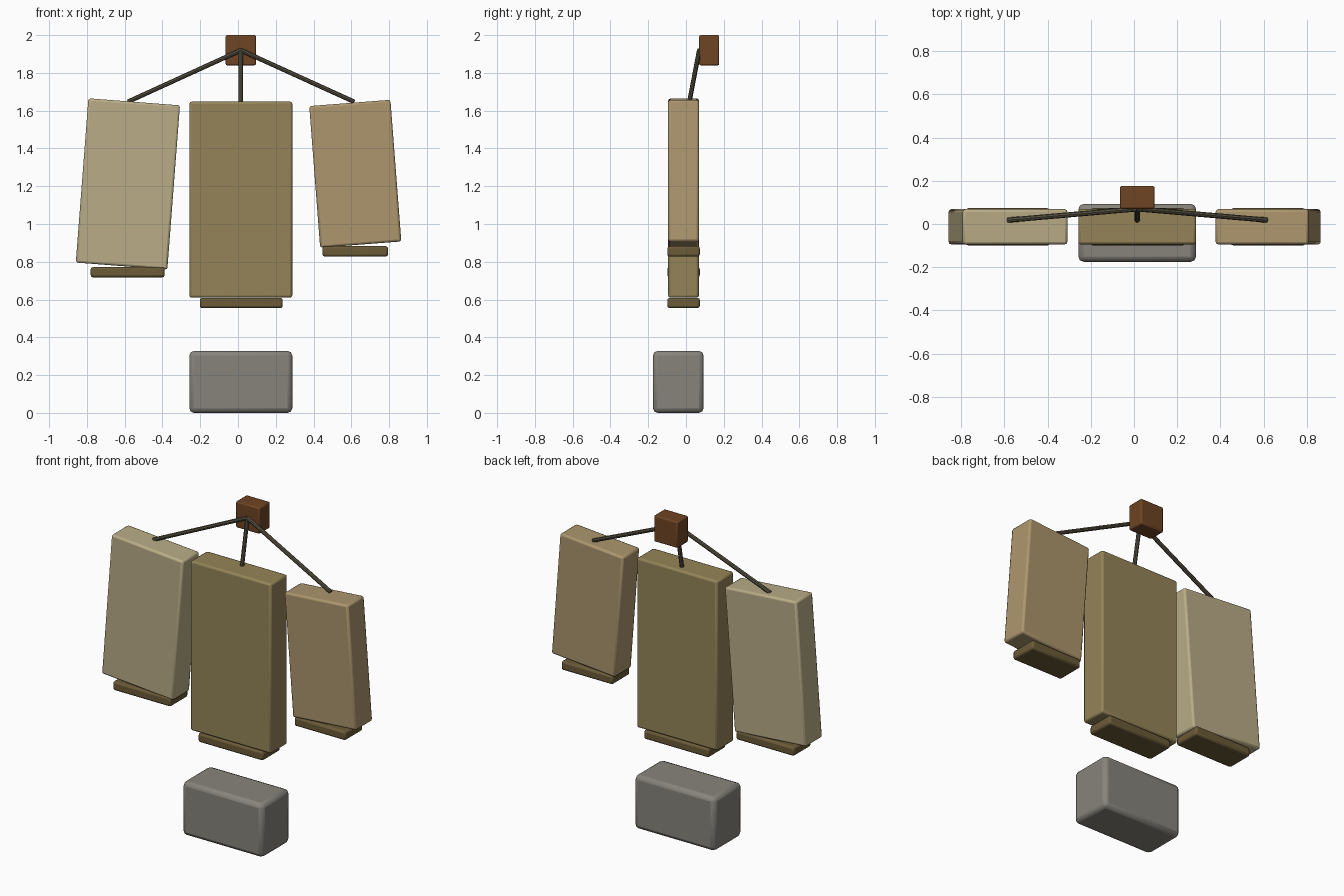
import bpy
from math import radians
from mathutils import Vector

if "Cube" in bpy.data.objects:
    bpy.data.objects.remove(bpy.data.objects["Cube"])


def material(name, r, g, b):
    m = bpy.data.materials.new(name)
    m.diffuse_color = [(c / 255) ** 2.2 for c in (r, g, b)] + [1]
    m.use_nodes = True
    m.node_tree.nodes["Principled BSDF"].inputs["Base Color"].default_value = m.diffuse_color
    return m


CREAM = material("cream_cloth", 184, 171, 134)
OLIVE = material("olive_cloth", 147, 131, 88)
TAN = material("tan_cloth", 171, 149, 109)
HEM = material("dark_hem", 106, 91, 58)
WOOD = material("brown_wood", 110, 70, 40)
CORD = material("grey_cord", 88, 82, 68)
STONE = material("stone", 134, 131, 123)


def finish(ob, name, mat):
    ob.name = name
    ob.data.materials.append(mat)
    bpy.ops.object.shade_smooth_by_angle(angle=radians(35))


def box(name, centre, size, mat, bevel, tilt=0, segments=2):
    bpy.ops.mesh.primitive_cube_add(size=1, location=centre)
    ob = bpy.context.object
    ob.scale = size
    bpy.ops.object.transform_apply(location=False, rotation=False, scale=True)
    ob.rotation_euler.y = radians(tilt)
    mod = ob.modifiers.new("Bevel", "BEVEL")
    mod.width = bevel
    mod.segments = segments
    finish(ob, name, mat)


def rod(name, start, end, radius, mat):
    a, b = Vector(start), Vector(end)
    bpy.ops.mesh.primitive_cylinder_add(vertices=8, radius=radius, depth=(b - a).length,
                                        location=(a + b) / 2)
    ob = bpy.context.object
    ob.rotation_euler = (b - a).to_track_quat("Z", "Y").to_euler()
    finish(ob, name, mat)


# Hanging block and the stone below
box("hanging_block", (0.015, 0.123, 1.92), (0.16, 0.106, 0.16), WOOD, 0.008)
box("base_stone", (0.015, -0.041, 0.164), (0.545, 0.268, 0.328), STONE, 0.025)

# Panels: name, x, z, width, height, tilt, material, hem x, hem z, cord end x
panels = [
    ("left", -0.583, 1.212, 0.486, 0.872, 4.4, CREAM, -0.584, 0.745, -0.583),
    ("middle", 0.015, 1.129, 0.545, 1.038, 0, OLIVE, 0.017, 0.582, 0.015),
    ("right", 0.621, 1.266, 0.431, 0.752, -4.4, TAN, 0.621, 0.855, 0.615),
]
for name, x, z, w, h, tilt, mat, hx, hz, cx in panels:
    box(name + "_panel", (x, -0.013, z), (w, 0.163, h), mat, 0.012, tilt)
    box(name + "_hem", (hx, -0.013, hz), (w * 0.805, 0.172, 0.055), HEM, 0.012)
    rod(name + "_cord", (0.015, 0.07, 1.92), (cx, 0.018, 1.647), 0.012, CORD)
